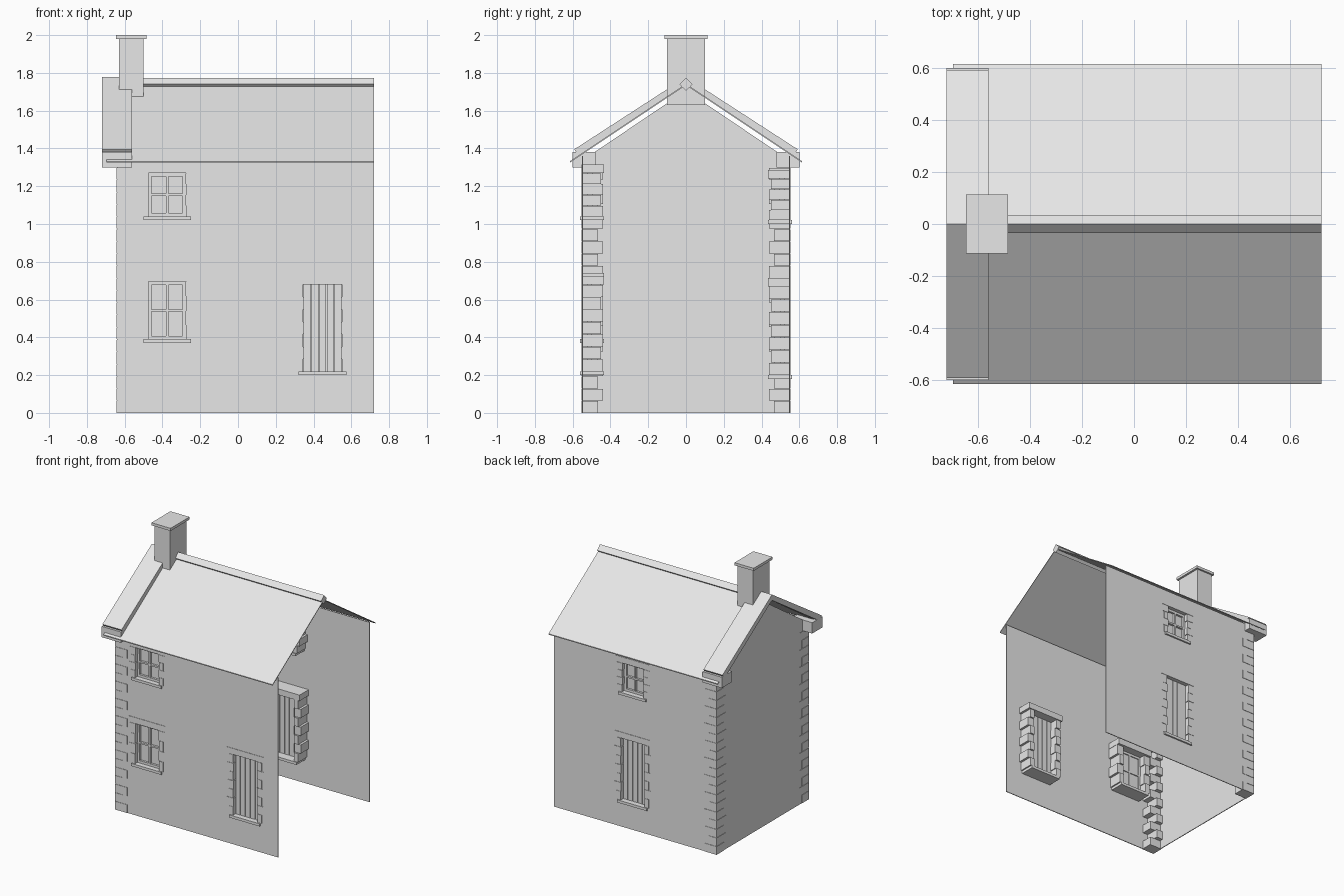
import bpy
import bmesh

cube = bpy.data.objects.get("Cube")
if cube:
    bpy.data.objects.remove(cube, do_unlink=True)

stone = bpy.data.materials.new("pale grey stone")
stone.use_nodes = True
GREY = (0.8, 0.8, 0.8, 1.0)
stone.diffuse_color = GREY
stone.node_tree.nodes["Principled BSDF"].inputs["Base Color"].default_value = GREY

LEFT, RIGHT, DEPTH = -0.64, 0.72, 0.55
PROUD = 0.003
THIN = 0.006


def finish(bm, name):
    bmesh.ops.recalc_face_normals(bm, faces=bm.faces)
    mesh = bpy.data.meshes.new(name)
    bm.to_mesh(mesh)
    bm.free()
    mesh.materials.append(stone)
    obj = bpy.data.objects.new(name, mesh)
    bpy.context.collection.objects.link(obj)
    return obj


def add_box(bm, x, y, z):
    """Add a box given its (low, high) range on each axis."""
    verts = bmesh.ops.create_cube(bm, size=1)["verts"]
    for v in verts:
        v.co = [(r[0] + r[1]) / 2 + c * abs(r[1] - r[0])
                for r, c in zip((x, y, z), v.co)]


def boxes(name, ranges):
    bm = bmesh.new()
    for r in ranges:
        add_box(bm, *r)
    return finish(bm, name)


def prism(name, profile, x0, x1):
    """Extrude a (y, z) profile along x."""
    bm = bmesh.new()
    face = bm.faces.new([bm.verts.new((x0, y, z)) for y, z in profile])
    new = bmesh.ops.extrude_face_region(bm, geom=[face])["geom"]
    bmesh.ops.translate(bm, vec=(x1 - x0, 0, 0),
                        verts=[v for v in new if isinstance(v, bmesh.types.BMVert)])
    return finish(bm, name)


def wall(name, side, top, openings):
    """Thin wall made of cells, leaving out the openings."""
    xs = sorted({LEFT, RIGHT, *[v for o in openings for v in o[:2]]})
    zs = sorted({0, top, *[v for o in openings for v in o[2:]]})
    bm = bmesh.new()
    for x0, x1 in zip(xs, xs[1:]):
        for z0, z1 in zip(zs, zs[1:]):
            cx, cz = (x0 + x1) / 2, (z0 + z1) / 2
            if any(a < cx < b and c < cz < d for a, b, c, d in openings):
                continue
            quad = [(x0, z0), (x1, z0), (x1, z1), (x0, z1)]
            bm.faces.new([bm.verts.new((x, side * DEPTH, z)) for x, z in quad])
    bmesh.ops.remove_doubles(bm, verts=bm.verts, dist=0.0001)
    new = bmesh.ops.extrude_face_region(bm, geom=bm.faces[:])["geom"]
    bmesh.ops.translate(bm, vec=(0, -side * THIN, 0),
                        verts=[v for v in new if isinstance(v, bmesh.types.BMVert)])
    return finish(bm, name)


def span(side, outer, inner):
    """Range in y, measured from the wall centre line outward on one side."""
    return tuple(sorted((side * outer, side * inner)))


def surround(name, side, opening, rows):
    """Lintel, sill and alternating jamb stones reaching into the house."""
    x0, x1, z0, z1 = opening
    out = DEPTH + PROUD
    stones = [((x0 - 0.05, x1 + 0.05), span(side, out, 0.435), (z1, z1 + 0.045))]
    step = (z1 - z0) / rows
    for i in range(rows):
        wide, deep = (0.05, 0.45) if i % 2 else (0.035, 0.44)
        lap = 0.004 * (i % 2)
        z = (z0 + i * step, z0 + (i + 1) * step - 0.002)
        y = span(side, out, deep)
        stones.append(((x0 - wide, x0 + lap), y, z))
        stones.append(((x1 - lap, x1 + wide), y, z))
    boxes(name + "_surround", stones)
    boxes(name + "_sill", [((x0 - 0.025, x1 + 0.025), span(side, 0.562, 0.435),
                            (z0 - 0.02, z0))])


def window(name, side, opening):
    x0, x1, z0, z1 = opening
    surround(name, side, opening, 4)
    boxes(name + "_glass", [((x0, x1), span(side, 0.508, 0.502), (z0, z1))])
    # Outer frame, then the thinner sash bars
    y, t, b = span(side, 0.524, 0.495), 0.018, 0.006
    mx, mz = (x0 + x1) / 2, (z0 + z1) / 2
    boxes(name + "_frame", [
        ((x0, x0 + t), y, (z0, z1)), ((x1 - t, x1), y, (z0, z1)),
        ((x0, x1), y, (z0, z0 + t)), ((x0, x1), y, (z1 - t, z1)),
        ((mx - b, mx + b), y, (z0, z1)), ((x0, x1), y, (mz - b, mz + b))])


def door(name, side, opening):
    x0, x1, z0, z1 = opening
    surround(name, side, opening, 7)
    count = 5
    w = (x1 - x0) / count
    boxes(name + "_planks", [
        ((x0 + i * w + 0.002, x0 + (i + 1) * w - 0.002), span(side, 0.522, 0.5), (z0, z1))
        for i in range(count)])
    boxes(name + "_backing", [((x0, x1), span(side, 0.514, 0.505), (z0, z1))])


# Openings as left, right, bottom, top
front_low = (-0.475, -0.275, 0.39, 0.695)
front_high = (-0.475, -0.275, 1.04, 1.27)
front_door = (0.345, 0.55, 0.22, 0.68)
back_high = (-0.03, 0.15, 1.02, 1.24)
back_door = (-0.04, 0.16, 0.2, 0.67)

# Walls, open at the +x end
wall("front_wall", -1, 1.36, [front_low, front_high, front_door])
wall("back_wall", 1, 1.36, [back_high, back_door])
prism("gable_wall", [(-DEPTH, 0), (DEPTH, 0), (DEPTH, 1.336),
                     (0, 1.707), (-DEPTH, 1.336)], LEFT, LEFT + THIN)

window("front_lower_window", -1, front_low)
window("front_upper_window", -1, front_high)
window("back_upper_window", 1, back_high)
door("front_door", -1, front_door)
door("back_door", 1, back_door)

# Corner stones, alternating long and short
COURSES = 20
course = 1.3 / COURSES
for side, label in ((-1, "front"), (1, "back")):
    stones = []
    for i in range(COURSES):
        along, across = (0.06, 0.44) if i % 2 else (0.1, 0.465)
        stones.append(((LEFT - PROUD, LEFT + along),
                       span(side, DEPTH + PROUD, across),
                       (i * course, (i + 1) * course - 0.003)))
    boxes(label + "_corner_stones", stones)

    # Roof slope, gable coping and the block under its foot
    prism(label + "_roof_slope",
          [(0, 1.735), (side * 0.615, 1.325), (side * 0.615, 1.332), (0, 1.742)],
          -0.695, RIGHT)
    prism(label + "_coping",
          [(0, 1.735), (side * 0.568, 1.362), (side * 0.592, 1.395), (0, 1.778)],
          -0.72, -0.56)
    boxes(label + "_kneeler", [((-0.72, -0.56), span(side, 0.6, 0.48), (1.3, 1.382))])

# Ridge and chimney
R = 0.034
prism("ridge", [(0, 1.74 - R), (R, 1.74), (0, 1.74 + R), (-R, 1.74)], -0.56, RIGHT)
boxes("chimney", [((-0.63, -0.5), (-0.1, 0.1), (1.63, 1.98))])
boxes("chimney_cap", [((-0.645, -0.485), (-0.113, 0.113), (1.98, 2.0))])
